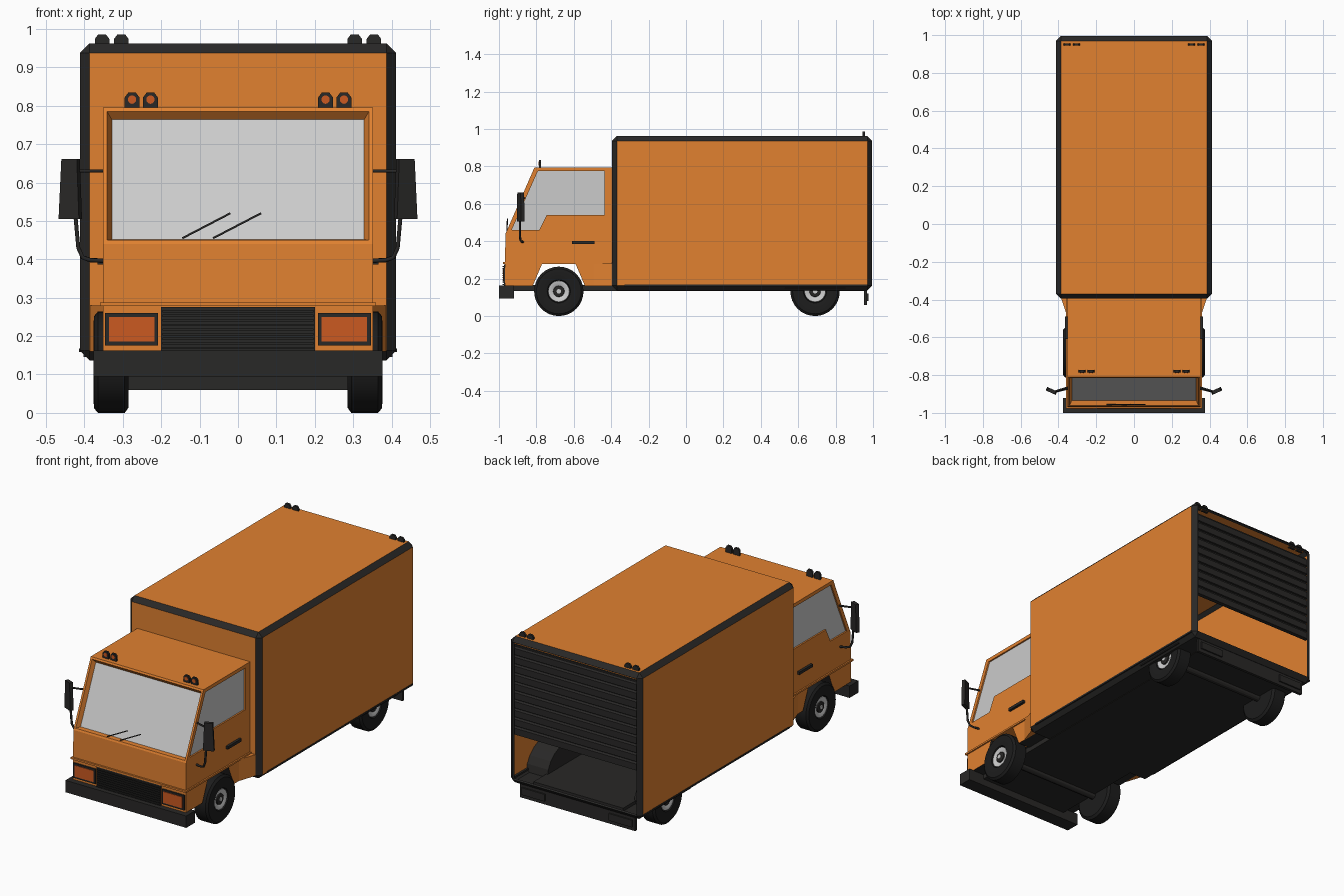
import bpy, bmesh
from math import pi, sin, cos, radians
from mathutils import Matrix, Vector

if "Cube" in bpy.data.objects:
    bpy.data.objects.remove(bpy.data.objects["Cube"])


def material(name, rgb):
    m = bpy.data.materials.new(name)
    m.diffuse_color = (*rgb, 1)
    m.use_nodes = True
    m.node_tree.nodes["Principled BSDF"].inputs["Base Color"].default_value = m.diffuse_color
    return m


ORANGE = material("orange_paint", (0.75, 0.22, 0.03))
DARK = material("dark_plastic", (0.022, 0.021, 0.020))
TYRE = material("tyre_rubber", (0.012, 0.012, 0.012))
LAMP = material("lamp_orange", (0.60, 0.10, 0.015))


def finish(name, bm, *mats):
    bmesh.ops.recalc_face_normals(bm, faces=bm.faces[:])
    me = bpy.data.meshes.new(name)
    bm.to_mesh(me)
    bm.free()
    ob = bpy.data.objects.new(name, me)
    bpy.context.collection.objects.link(ob)
    for m in mats:
        if m:
            me.materials.append(m)
    return ob


def prism_bm(pts, axis, a, b):
    """Extrude a 2D outline along an axis from a to b."""
    put = {'X': lambda p, t: (t, p[0], p[1]),
           'Y': lambda p, t: (p[0], t, p[1]),
           'Z': lambda p, t: (p[0], p[1], t)}[axis]
    bm = bmesh.new()
    f = bm.faces.new([bm.verts.new(put(p, a)) for p in pts])
    r = bmesh.ops.extrude_face_region(bm, geom=[f])
    d = Vector(put((0, 0), b - a))
    bmesh.ops.translate(bm, vec=d, verts=[v for v in r['geom'] if isinstance(v, bmesh.types.BMVert)])
    bmesh.ops.recalc_face_normals(bm, faces=bm.faces[:])
    return bm


def prism(name, pts, axis, a, b, mat):
    return finish(name, prism_bm(pts, axis, a, b), mat)


def box(name, x0, x1, y0, y1, z0, z1, mat):
    return prism(name, [(x0, y0), (x1, y0), (x1, y1), (x0, y1)], 'Z', z0, z1, mat)


def lathe(name, prof, y, z, mat, steps=32):
    """Spin an (x, radius) profile around an x-parallel axle."""
    bm = bmesh.new()
    vs = [bm.verts.new((x, 0, r)) for x, r in prof]
    es = [bm.edges.new(p) for p in zip(vs, vs[1:])]
    bmesh.ops.spin(bm, geom=vs + es, cent=(0, 0, 0), axis=(1, 0, 0), angle=2 * pi, steps=steps)
    bmesh.ops.remove_doubles(bm, verts=bm.verts[:], dist=1e-4)
    bmesh.ops.translate(bm, vec=(0, y, z), verts=bm.verts[:])
    ob = finish(name, bm, mat)
    bpy.ops.object.select_all(action='DESELECT')
    ob.select_set(True)
    bpy.context.view_layer.objects.active = ob
    bpy.ops.object.shade_smooth_by_angle(angle=radians(30))
    return ob


def tube(name, pts, r):
    cu = bpy.data.curves.new(name, 'CURVE')
    cu.dimensions = '3D'
    cu.bevel_depth, cu.bevel_resolution, cu.use_fill_caps = r, 1, True
    sp = cu.splines.new('POLY')
    sp.points.add(len(pts) - 1)
    for p, c in zip(sp.points, pts):
        p.co = (*c, 1)
    cu.materials.append(DARK)
    ob = bpy.data.objects.new(name, cu)
    bpy.context.collection.objects.link(ob)


# Cab body: side profile with wheel arch, recessed windscreen
cab_profile = [(-0.968, 0.16), (-0.968, 0.28), (-0.965, 0.44), (-0.81, 0.795), (-0.385, 0.795),
               (-0.385, 0.16), (-0.54, 0.16), (-0.59, 0.278), (-0.77, 0.278), (-0.82, 0.16)]
bm = prism_bm(cab_profile, 'X', -0.352, 0.352)
for f in bm.faces:
    if abs(f.normal.x) < 0.5 and f.calc_center_median().z < 0.285 and f.calc_center_median().y > -0.96 \
            and f.normal.y < 0.95:
        f.material_index = 1
screen = next(f for f in bm.faces if f.normal.y < -0.5 and f.normal.z > 0.3)
bmesh.ops.inset_individual(bm, faces=[screen], thickness=0.016)
bmesh.ops.inset_individual(bm, faces=[screen], thickness=0.017, depth=-0.025)
glass = [v.co + screen.normal * 0.002 for v in screen.verts]
cab = finish("cab_body", bm, ORANGE, DARK)
bm = bmesh.new()
bm.faces.new([bm.verts.new(c) for c in glass])
finish("windscreen", bm)

# Side windows cut into the doors
window = [(-0.932, 0.46), (-0.792, 0.775), (-0.435, 0.775), (-0.435, 0.54), (-0.745, 0.54), (-0.785, 0.46)]
for s in (-1, 1):
    cutter = prism("window_cutter", window, 'X', s * 0.342, s * 0.4, None)
    mod = cab.modifiers.new("window", 'BOOLEAN')
    mod.operation, mod.object, mod.solver = 'DIFFERENCE', cutter, 'EXACT'
    bpy.context.view_layer.objects.active = cab
    bpy.ops.object.modifier_apply(modifier=mod.name)
    bpy.data.objects.remove(cutter)
    prism("side_window", window, 'X', s * 0.340, s * 0.3435, None)

# Cab trim: belt ledge and rear flares
box("cab_ledge", -0.36, 0.36, -0.978, -0.385, 0.278, 0.288, ORANGE)
for s in (-1, 1):
    prism("cab_flare", [(s * 0.35, -0.5), (s * 0.387, -0.39), (s * 0.35, -0.39)], 'Z', 0.16, 0.28, ORANGE)
    box("door_handle", s * 0.35, s * 0.366, -0.61, -0.49, 0.386, 0.402, DARK)

# Front bumper, grille and headlamps
box("front_bumper", -0.377, 0.377, -1.0, -0.92, 0.095, 0.162, DARK)
box("grille", -0.2, 0.2, -0.974, -0.95, 0.16, 0.276, DARK)
for i in range(9):
    z = 0.166 + i * 0.012
    box("grille_slat", -0.197, 0.197, -0.98, -0.97, z, z + 0.006, DARK)
for s in (-1, 1):
    box("headlamp_frame", s * 0.208, s * 0.346, -0.976, -0.96, 0.176, 0.26, DARK)
    box("headlamp", s * 0.218, s * 0.336, -0.979, -0.96, 0.186, 0.25, LAMP)

# Wipers
for x in (-0.145, -0.065):
    tube("wiper", [(x, -0.957, 0.455), (x + 0.125, -0.955, 0.52)], 0.003)

# Mirrors with their arms
for s in (-1, 1):
    m = prism("mirror", [(-0.022, 0.078), (0.022, 0.078), (0.030, -0.078), (-0.028, -0.078)], 'Y', -0.01, 0.01, DARK)
    m.data.transform(Matrix.Translation((0.436, -0.884, 0.583)) @ Matrix.Rotation(radians(24), 4, 'Z'))
    if s < 0:
        m.data.transform(Matrix.Scale(-1, 4, (1, 0, 0)))
        m.data.flip_normals()
    tube("mirror_upper_arm", [(s * 0.34, -0.862, 0.63), (s * 0.425, -0.888, 0.63)], 0.005)
    tube("mirror_lower_arm", [(s * 0.425, -0.888, 0.53), (s * 0.416, -0.888, 0.43), (s * 0.405, -0.885, 0.405),
                              (s * 0.385, -0.88, 0.398), (s * 0.345, -0.87, 0.396)], 0.006)

# Marker lights on the cab roof and the box roof
hood = [(-0.019, 0), (0.019, 0), (0.019, 0.028), (0.01, 0.04), (-0.01, 0.04), (-0.019, 0.028)]
for x0, y, z, lit in ((0.228, -0.78, 0.794, True), (0.276, -0.78, 0.794, True),
                      (0.304, 0.95, 0.946, False), (0.354, 0.95, 0.946, False)):
    for s in (-1, 1):
        prism("marker_light", [(s * x0 + px, z + pz) for px, pz in hood], 'Y', y - 0.006, y + 0.006, DARK)
        if lit:
            disc = [(s * x0 + 0.011 * cos(a * pi / 6), z + 0.022 + 0.011 * sin(a * pi / 6)) for a in range(12)]
            prism("marker_lens", disc, 'Y', y - 0.008, y - 0.005, LAMP)

# Cargo box: chamfered shell, dark edges, open at the rear
bm = prism_bm([(-0.412, -0.395), (0.412, -0.395), (0.412, 0.995), (-0.412, 0.995)], 'Z', 0.137, 0.962)
bmesh.ops.bevel(bm, geom=bm.edges[:], offset=0.025, segments=1, affect='EDGES', profile=0.5)
bm.normal_update()
for f in bm.faces:
    if max(abs(c) for c in f.normal) < 0.99 or f.normal.z < -0.9:
        f.material_index = 1
bmesh.ops.recalc_face_normals(bm, faces=bm.faces[:])
bmesh.ops.delete(bm, geom=[f for f in bm.faces if f.normal.y > 0.99], context='FACES')
cargo = finish("cargo_box", bm, ORANGE, DARK)
sol = cargo.modifiers.new("walls", 'SOLIDIFY')
sol.thickness, sol.offset = 0.012, -1

# Roller door, half open
n, z0, h = 10, 0.41, 0.05
door = [(0.955, z0 + n * h), (0.955, z0)]
for i in range(n):
    door += [(0.978, z0 + i * h), (0.978, z0 + i * h + 0.036), (0.966, z0 + i * h + 0.042), (0.966, z0 + (i + 1) * h)]
prism("roller_door", door, 'X', -0.396, 0.396, DARK)

# Rear bumper with lamp pads, chassis and side rails
box("rear_bumper", -0.36, 0.36, 0.952, 0.968, 0.06, 0.14, DARK)
for s in (-1, 1):
    box("rear_lamp_pad", s * 0.2, s * 0.345, 0.965, 0.976, 0.08, 0.12, DARK)
    box("side_rail", s * 0.39, s * 0.414, -0.33, 0.97, 0.158, 0.168, DARK)
box("chassis", -0.28, 0.28, -0.95, 0.96, 0.134, 0.165, DARK)

# Wheels, axles and inner rear arches
for y in (-0.68, 0.69):
    lathe("axle", [(-0.3, 0), (-0.3, 0.02), (0.3, 0.02), (0.3, 0)], y, 0.132, DARK, 12)
    for s in (-1, 1):
        def wheel_part(name, prof, mat):
            lathe(name, [(s * x, r) for x, r in prof], y, 0.132, mat)
        wheel_part("tyre", [(0.285, 0), (0.285, 0.118), (0.295, 0.132), (0.365, 0.132), (0.375, 0.12),
                            (0.377, 0.09), (0.372, 0.062), (0.355, 0.056), (0.355, 0)], TYRE)
        wheel_part("rim", [(0.352, 0.058), (0.368, 0.056), (0.368, 0.05), (0.359, 0.03), (0.352, 0.03)], None)
        wheel_part("hub", [(0.352, 0.031), (0.366, 0.029), (0.368, 0.024), (0.368, 0)], DARK)
        wheel_part("hub_cap", [(0.366, 0.012), (0.372, 0.012), (0.372, 0)], None)
for s in (-1, 1):
    arch = [(0.69 + 0.16 * cos(a * pi / 10), 0.146 + 0.14 * sin(a * pi / 10)) for a in range(11)]
    prism("rear_wheel_arch", arch, 'X', s * 0.27, s * 0.402, DARK)
